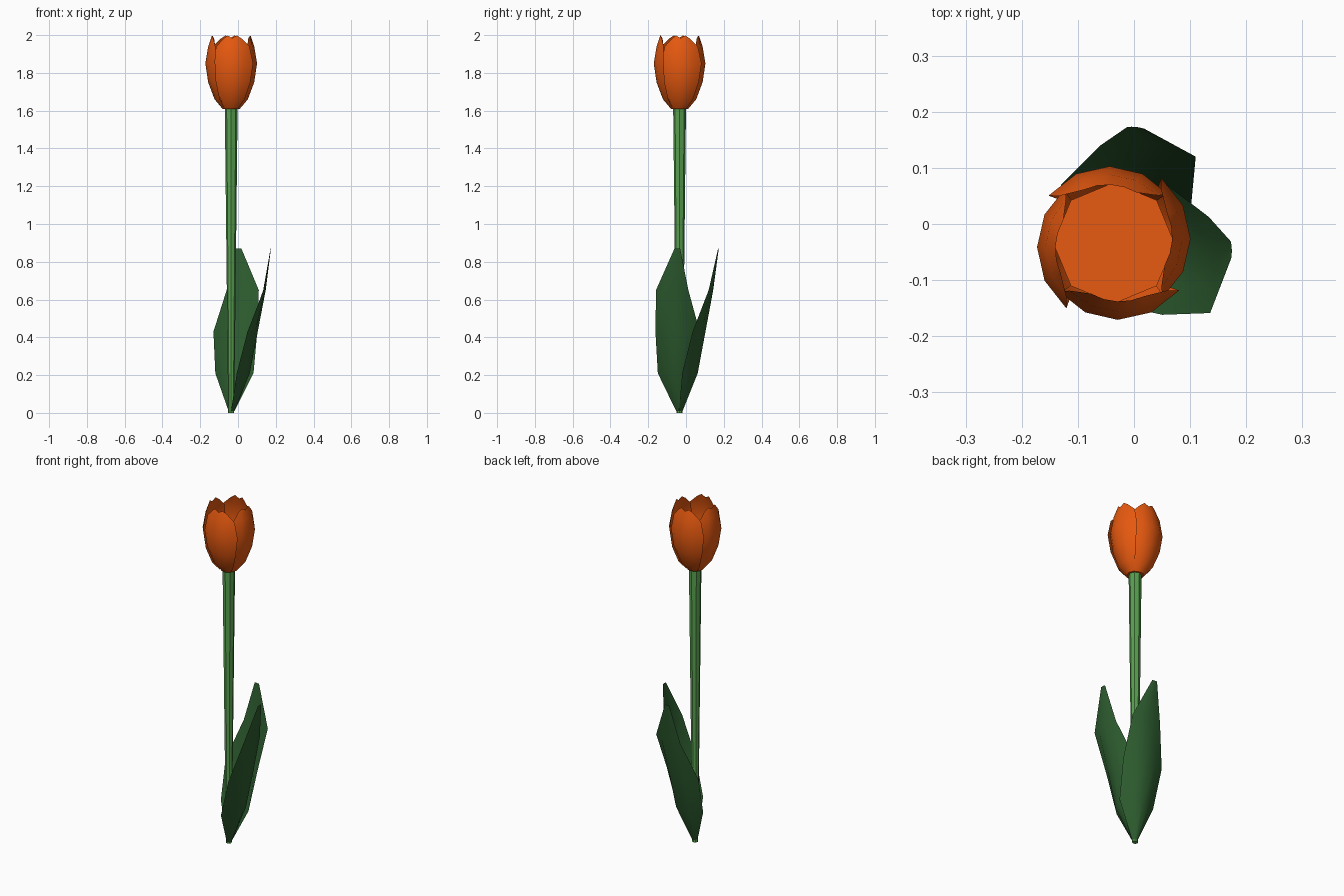
import bpy
from math import sin, cos, radians, pi
from mathutils import Matrix, Vector

if "Cube" in bpy.data.objects:
    bpy.data.objects.remove(bpy.data.objects["Cube"])

CX, CY = -0.036, -0.034          # stem axis


def material(name, rgb):
    m = bpy.data.materials.new(name)
    m.diffuse_color = (*rgb, 1)
    m.use_nodes = True
    m.node_tree.nodes["Principled BSDF"].inputs["Base Color"].default_value = m.diffuse_color
    return m


ORANGE = material("petal_orange", (0.80, 0.10, 0.005))
STEM = material("stem_green", (0.10, 0.35, 0.08))
LEAF = material("leaf_green", (0.026, 0.107, 0.028))


def sheet(name, rows, mat, closed=False, cap=False):
    """Skin a grid of points; optionally wrap around and cap the ends."""
    n = len(rows[0])
    verts = [p for row in rows for p in row]
    faces = []
    for i in range(len(rows) - 1):
        for j in range(n if closed else n - 1):
            k = (j + 1) % n
            faces.append((i * n + j, i * n + k, (i + 1) * n + k, (i + 1) * n + j))
    if cap:
        faces.append(tuple(range(n))[::-1])
        faces.append(tuple(range(len(verts) - n, len(verts))))
    mesh = bpy.data.meshes.new(name)
    mesh.from_pydata(verts, [], faces)
    mesh.materials.append(mat)
    ob = bpy.data.objects.new(name, mesh)
    bpy.context.collection.objects.link(ob)
    bpy.ops.object.select_all(action='DESELECT')
    ob.select_set(True)
    bpy.context.view_layer.objects.active = ob
    bpy.ops.object.shade_smooth_by_angle(angle=radians(40))
    return ob


def ring(r, z, n=8):
    return [(CX + r * cos(2 * pi * k / n), CY + r * sin(2 * pi * k / n), z)
            for k in range(n)]


# Tapered stem and the flat-topped heart of the flower
sheet("stem", [ring(0.016, 0), ring(0.034, 1.62)], STEM, True, True)
sheet("flower_heart", [ring(0.045, 1.612), ring(0.082, 1.665), ring(0.108, 1.76)],
      ORANGE, True, True)

# Four overlapping petals: height, radius, half angle
PETAL = [(1.61, 0.046, 45), (1.66, 0.088, 47), (1.75, 0.122, 49),
         (1.85, 0.137, 51), (1.94, 0.122, 46), (1.99, 0.104, 27)]


def petal(name, heading):
    rows = []
    for i, (z, r, half) in enumerate(PETAL):
        row = []
        for u in (-1, -0.5, 0, 0.5, 1):
            a = radians(heading + 3 + half * u)
            rr = r * (1 + 0.05 * u)
            dz = (-0.008, 0.008, -0.006, 0.008, -0.008)[int(2 * u + 2)] if i == 5 else 0
            row.append((CX + rr * cos(a), CY + rr * sin(a), z + dz))
        rows.append(row)
    sheet(name, rows, ORANGE)


for side, heading in (("right", 0), ("back", 90), ("left", 180), ("front", 270)):
    petal("petal_" + side, heading)

# Cupped leaves: height, left edge, middle, right edge
BLADE = [(0.01, (-0.050, -0.035), (-0.033, -0.018), (-0.018, -0.037)),
         (0.21, (-0.120, 0.012), (-0.010, 0.062), (0.082, -0.020)),
         (0.43, (-0.130, 0.070), (0.000, 0.103), (0.102, 0.035)),
         (0.65, (-0.060, 0.140), (0.027, 0.142), (0.110, 0.120)),
         (0.87, (-0.012, 0.173), (0.003, 0.173), (0.018, 0.170))]


def leaf(name, turn):
    spin = Matrix.Rotation(radians(turn), 3, 'Z')
    axis = Vector((CX, CY, 0))
    rows = []
    for z, a, b, c in BLADE:
        a, b, c = (Vector((*p, z)) - axis for p in (a, b, c))
        row = []
        for t in (0, 0.25, 0.5, 0.75, 1):      # parabola through the three points
            p = a * (1 - t) * (1 - 2 * t) + b * 4 * t * (1 - t) + c * t * (2 * t - 1)
            row.append(tuple(spin @ p + axis))
        rows.append(row[::-1])
    sheet(name, rows, LEAF)


leaf("leaf_back", 0)
leaf("leaf_right", -82.5)
